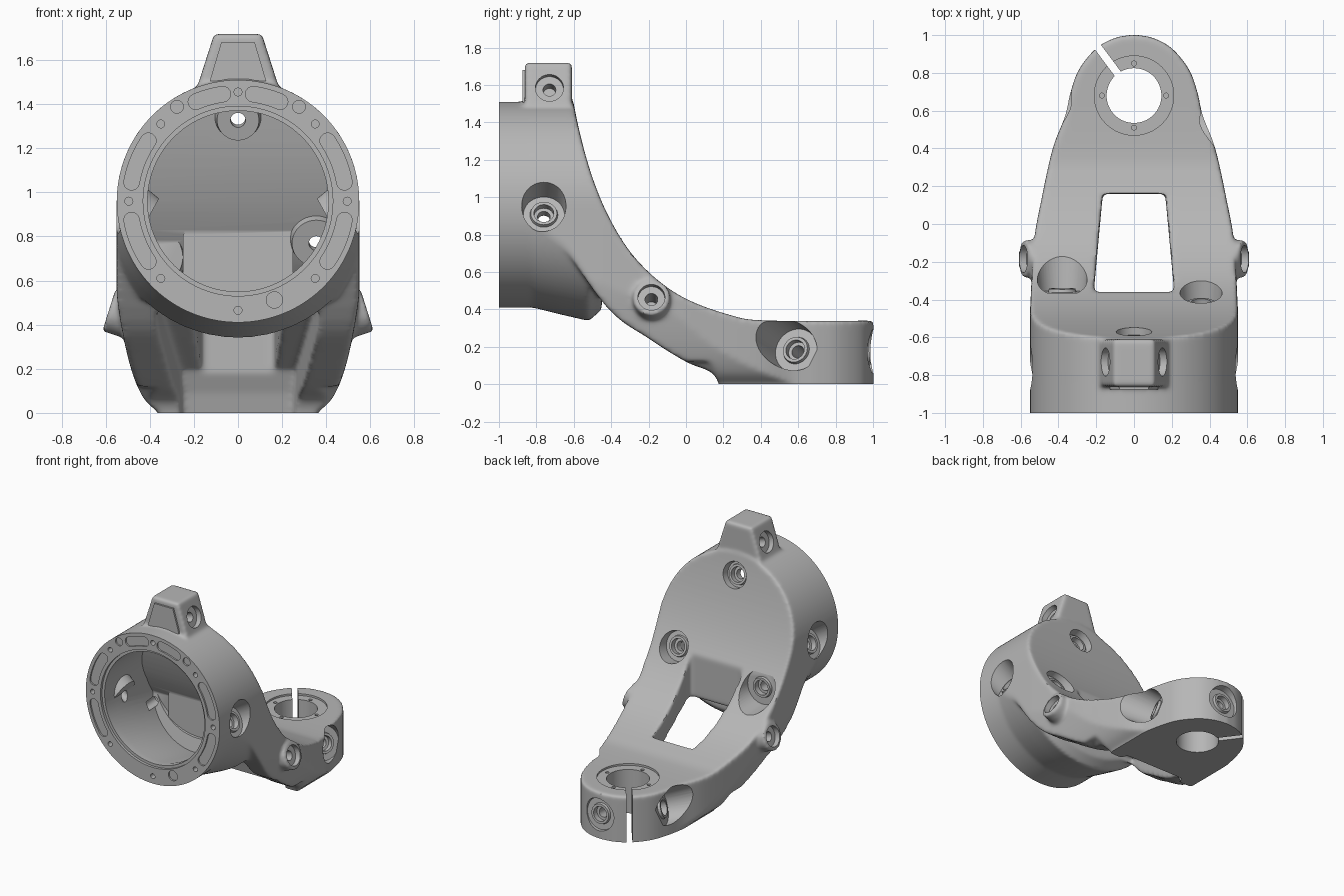
import bpy, bmesh, math
from mathutils import Vector, Matrix

if "Cube" in bpy.data.objects:
    bpy.data.objects.remove(bpy.data.objects["Cube"], do_unlink=True)

grey = bpy.data.materials.new("satin grey")
grey.use_nodes = True
grey.diffuse_color = (0.47, 0.47, 0.47, 1)
grey.node_tree.nodes["Principled BSDF"].inputs["Base Color"].default_value = (0.47, 0.47, 0.47, 1)


def finish(name, bm):
    bmesh.ops.recalc_face_normals(bm, faces=bm.faces[:])
    mesh = bpy.data.meshes.new(name)
    bm.to_mesh(mesh)
    bm.free()
    mesh.materials.append(grey)
    ob = bpy.data.objects.new(name, mesh)
    bpy.context.collection.objects.link(ob)
    return ob


def prism(name, pts, axis, lo, hi):
    """Extrude a 2D outline along one axis."""
    place = {"x": lambda a, b, t: (t, a, b), "y": lambda a, b, t: (a, t, b),
             "z": lambda a, b, t: (a, b, t)}[axis]
    bm = bmesh.new()
    ends = [[bm.verts.new(place(a, b, t)) for a, b in pts] for t in (lo, hi)]
    n = len(pts)
    for ring in ends:
        bm.faces.new(ring)
    for i in range(n):
        j = (i + 1) % n
        bm.faces.new((ends[0][i], ends[0][j], ends[1][j], ends[1][i]))
    return finish(name, bm)


def rod(name, base, direction, length, r1, r2=None, sides=48):
    """Cylinder or cone from a base point along a direction."""
    d = Vector(direction).normalized()
    m = Matrix.Translation(Vector(base) + d * length / 2) @ d.to_track_quat("Z", "Y").to_matrix().to_4x4()
    bm = bmesh.new()
    bmesh.ops.create_cone(bm, cap_ends=True, segments=sides, radius1=r1,
                          radius2=r1 if r2 is None else r2, depth=length, matrix=m)
    return finish(name, bm)


def apply_mod(ob, kind, **settings):
    mod = ob.modifiers.new("step", kind)
    for key, value in settings.items():
        setattr(mod, key, value)
    bpy.context.view_layer.objects.active = ob
    bpy.ops.object.modifier_apply(modifier=mod.name)


def boolean(ob, tool, op):
    apply_mod(ob, "BOOLEAN", object=tool, operation=op, solver="MANIFOLD")
    bpy.data.objects.remove(tool, do_unlink=True)


def cut(ob, tool):
    boolean(ob, tool, "DIFFERENCE")


def add(ob, tool):
    boolean(ob, tool, "UNION")


def curve(pts, steps=6):
    """Catmull-Rom curve through the points."""
    p = [Vector(q) for q in pts]
    p = [2 * p[0] - p[1]] + p + [2 * p[-1] - p[-2]]
    out = []
    for a, b, c, d in zip(p, p[1:], p[2:], p[3:]):
        for k in range(steps):
            t = k / steps
            q = b + (c - a) * t / 2 + (2 * a - 5 * b + 4 * c - d) * t * t / 2 + (3 * b - a - 3 * c + d) * t ** 3 / 2
            out.append((q.x, q.y))
    return out + [tuple(pts[-1])]


def mirrored(half):
    return half + [(-a, b) for a, b in reversed(half) if abs(a) > 1e-4]


def arc(r, start, end, n, cx=0, cz=0.96):
    return [(cx + r * math.cos(math.radians(start + (end - start) * i / n)),
             cz + r * math.sin(math.radians(start + (end - start) * i / n))) for i in range(n + 1)]


AXIS = 0.96
back = curve([(-0.61, 1.72), (-0.6, 1.5), (-0.515, 1.15), (-0.4, 0.87), (-0.25, 0.65),
              (-0.035, 0.475), (0.235, 0.37), (0.45, 0.34), (1.1, 0.34)])
belly = curve([(0.2, -0.1), (0.15, 0.05), (0, 0.12), (-0.2, 0.245), (-0.43, 0.42), (-0.75, 0.88)])

# Swept arm seen from the side
body = prism("bracket_body", back + [(1.1, -0.1)] + belly + [(-0.75, 1.72)], "x", -0.8, 0.8)

# Round socket with a flared underside
bm = bmesh.new()
rings = []
for r, y in ((0.55, -1.1), (0.55, -0.82), (0.585, -0.68), (0.622, -0.52), (0.54, -0.425), (0.4, -0.4)):
    rings.append([bm.verts.new((x, y, z)) for x, z in arc(r, 0, 360, 96)[:-1]])
for a, b in zip(rings, rings[1:]):
    for i in range(96):
        j = (i + 1) % 96
        bm.faces.new((a[i], a[j], b[j], b[i]))
bm.faces.new(rings[0])
bm.faces.new(rings[-1])
add(body, finish("socket", bm))
boolean(body, prism("back_limit", back + [(1.1, -0.2), (-1.2, -0.2), (-1.2, 1.72)], "x", -0.9, 0.9), "INTERSECT")

# Plan outline and front outline limit the sides
plan = curve([(0.55, -0.45), (0.53, -0.1), (0.49, 0.13), (0.43, 0.4), (0.365, 0.57), (0.335, 0.7),
              (0.29, 0.82), (0.2, 0.93), (0.1, 0.985), (0, 1.003)])
boolean(body, prism("plan_limit", mirrored([(0.55, -1.2)] + plan), "z", -0.3, 2), "INTERSECT")
front = curve([(0.36, 0), (0.43, 0.07), (0.485, 0.2), (0.53, 0.4), (0.555, 0.6), (0.552, 0.8), (0.55, 0.95)])
boolean(body, prism("front_limit", mirrored([(0.34, -0.2)] + front + arc(0.55, 0, 90, 36)), "y", -1.3, 1.3), "INTERSECT")

# Window through the arm and tapered channel beneath it
cut(body, prism("window", mirrored([(0.213, -0.36), (0.165, 0.16)]), "z", -0.5, 1.2))
channel = prism("channel", [(-0.45, -0.3), (-0.45, 0.5), (-0.3, 0.46), (-0.1, 0.34), (0.15, 0.2), (0.2, 0.09),
                            (0.23, -0.02), (0.23, -0.3)], "x", -1, 1)
for v in channel.data.vertices:
    v.co.x *= 0.37 - 0.12 * (v.co.y + 0.45) / 0.68
cut(body, channel)

# Rounded corners where the rails run into the flat base
for s in (1, -1):
    corner = prism("rail_corner", [(s * x, y) for x, y in ((0.16, 0.05), (0.6, 0.05), (0.6, 0.46), (0.375, 0.42),
                                                           (0.345, 0.31), (0.28, 0.22))], "z", -0.12, 0.12)
    for v in corner.data.vertices:
        if v.co.z > 0:
            v.co.x += s * 0.14
            v.co.y -= 0.14
    cut(body, corner)

# Top lug and angled side lugs
add(body, prism("top_lug", mirrored([(0.21, 1.4), (0.108, 1.718)]), "y", -0.862, -0.61))
for s in (1, -1):
    add(body, rod("side_lug", (s * 0.395, -0.185, 0.405), (s * 0.95, 0, 0.3), 0.2, 0.1))

# Soften all outer edges, then trim the machined flat faces
apply_mod(body, "REMESH", mode="VOXEL", voxel_size=0.0115)
apply_mod(body, "SMOOTH", factor=0.5, iterations=12)
cut(body, prism("front_trim", [(-1, -0.5), (1, -0.5), (1, 2), (-1, 2)], "y", -1.4, -1.0))
cut(body, prism("base_trim", [(-1, -1.5), (1, -1.5), (1, 1.5), (-1, 1.5)], "z", -0.5, 0.0))

# Screw pockets as floor centre, outward direction, recess radius
socket_pockets = [((0.355, -0.43, 0.79), (0, 0.95, 0.3), 0.105),
                  ((-0.38, -0.36, 0.71), (0, 1, 0.05), 0.125),
                  ((0, -0.622, 1.345), (0, 0.97, 0.25), 0.09)]
socket_pockets += [((s * 0.475, -0.76, 0.905), (s * 0.87, 0, 0.48), 0.11) for s in (1, -1)]
arm_pockets = [((0.29, 0.59, 0.18), (0.92, -0.38, 0.3), 0.12),
               ((-0.275, 0.68, 0.18), (-0.93, -0.33, 0.3), 0.12),
               ((0.02, 0.962, 0.17), (0, 1, 0.1), 0.115)]

# Hollow socket interior with a lowered floor, a box around the window and pocket bosses
inner = [(y - 0.06, z - 0.045) for y, z in back if y < 0.3]
bore = rod("bore", (0, -1.1, AXIS), (0, 1, 0), 1.5, 0.41, sides=96)
add(bore, rod("bore_floor", (0, -0.93, 0.965), (0, 1, -0.23), 0.53, 0.405, sides=96))
boolean(bore, prism("bore_back", inner + [(0.2, 0.2), (-1.2, 0.2), (-1.2, 1.68)], "x", -0.7, 0.7), "INTERSECT")
box = [(0.25, 0.2), (0.25, 0.79)] + arc(0.07, 0, 90, 6, 0.18, 0.79)
cut(bore, prism("window_box", mirrored(box), "y", -0.46, 0.6))
for p, d, radius in socket_pockets:
    base = Vector(p) - Vector(d).normalized() * 0.07
    cut(bore, rod("boss", base, d, 0.3, radius + 0.005, radius + 0.06))
cut(body, bore)
cut(body, rod("socket_lip", (0, -1.1, AXIS), (0, 1, 0), 0.12, 0.43, sides=96))

# Shallow curved pockets and screw holes around the front ring
for start, end in ((67, 82), (98, 113), (10, 34), (146, 170), (-34, -10), (190, 214)):
    cap0 = [0.49 * math.cos(math.radians(start)), AXIS + 0.49 * math.sin(math.radians(start))]
    cap1 = [0.49 * math.cos(math.radians(end)), AXIS + 0.49 * math.sin(math.radians(end))]
    outline = (arc(0.525, start, end, 12) + arc(0.035, end, end + 180, 8, *cap1)[1:-1]
               + arc(0.455, end, start, 12) + arc(0.035, start + 180, start + 360, 8, *cap0)[1:-1])
    cut(body, prism("ring_pocket", outline, "y", -1.1, -0.988))
for k in range(8):
    x, z = 0.495 * math.cos(k * math.pi / 4), 0.495 * math.sin(k * math.pi / 4)
    cut(body, rod("ring_hole", (x, -1.1, AXIS + z), (0, 1, 0), 0.15, 0.018, sides=16))
for x, z, r in ((0.277, 1.388, 0.029), (-0.277, 1.388, 0.029), (0.165, 0.512, 0.037)):
    cut(body, rod("ring_dimple", (x, -1.1, z), (0, 1, 0), 0.112, r, sides=32))

# Clamp bore, flange seat, seat holes and slit at the arm end
clamp = Vector((0, 0.68, 0))
cut(body, rod("clamp_bore", clamp - Vector((0, 0, 0.1)), (0, 0, 1), 0.6, 0.145, sides=64))
cut(body, rod("clamp_seat", clamp + Vector((0, 0, 0.325)), (0, 0, 1), 0.1, 0.21, sides=64))
for dx, dy in ((1, 0), (-1, 0), (0, 1), (0, -1)):
    cut(body, rod("seat_hole", clamp + Vector((dx * 0.17, dy * 0.17, 0.28)), (0, 0, 1), 0.1, 0.013, sides=16))
along = Vector((-0.19, 0.255, 0)).normalized()
side = Vector((along.y, -along.x, 0)) * 0.02
far = clamp + along * 0.5
slit = [clamp + side, far + side, far - side, clamp - side]
cut(body, prism("clamp_slit", [(v.x, v.y) for v in slit], "z", -0.2, 0.6))


def stepped_hole(p, d, wide, deep=0.19):
    p, d = Vector(p), Vector(d).normalized()
    cut(body, rod("counterbore", p - d * 0.04, d, 0.1, wide))
    cut(body, rod("screw_hole", p - d * deep, d, deep + 0.05, 0.034, sides=32))


# Flared recess, raised collar and stepped hole at each pocket
for p, d, radius in socket_pockets + arm_pockets:
    p, d = Vector(p), Vector(d).normalized()
    cut(body, rod("recess", p, d, 0.4, radius, radius * 1.35))
    add(body, rod("collar", p - d * 0.02, d, 0.038, 0.08, 0.07))
    stepped_hole(p + d * 0.018, d, 0.053)

# Stepped holes in the lugs
for s in (1, -1):
    stepped_hole((s * 0.586, -0.185, 0.465), (s * 0.95, 0, 0.3), 0.072)
    stepped_hole((s * 0.153, -0.73, 1.585), (s * 0.95, 0, 0.3), 0.075, 0.12)

# Raised plate on the front of the top lug
plate = prism("lug_plate", mirrored([(0.128, 1.505), (0.076, 1.68)]), "y", -0.875, -0.855)

for ob in (body, plate):
    bpy.ops.object.select_all(action="DESELECT")
    ob.select_set(True)
    bpy.context.view_layer.objects.active = ob
    bpy.ops.object.shade_smooth_by_angle(angle=math.radians(35))
